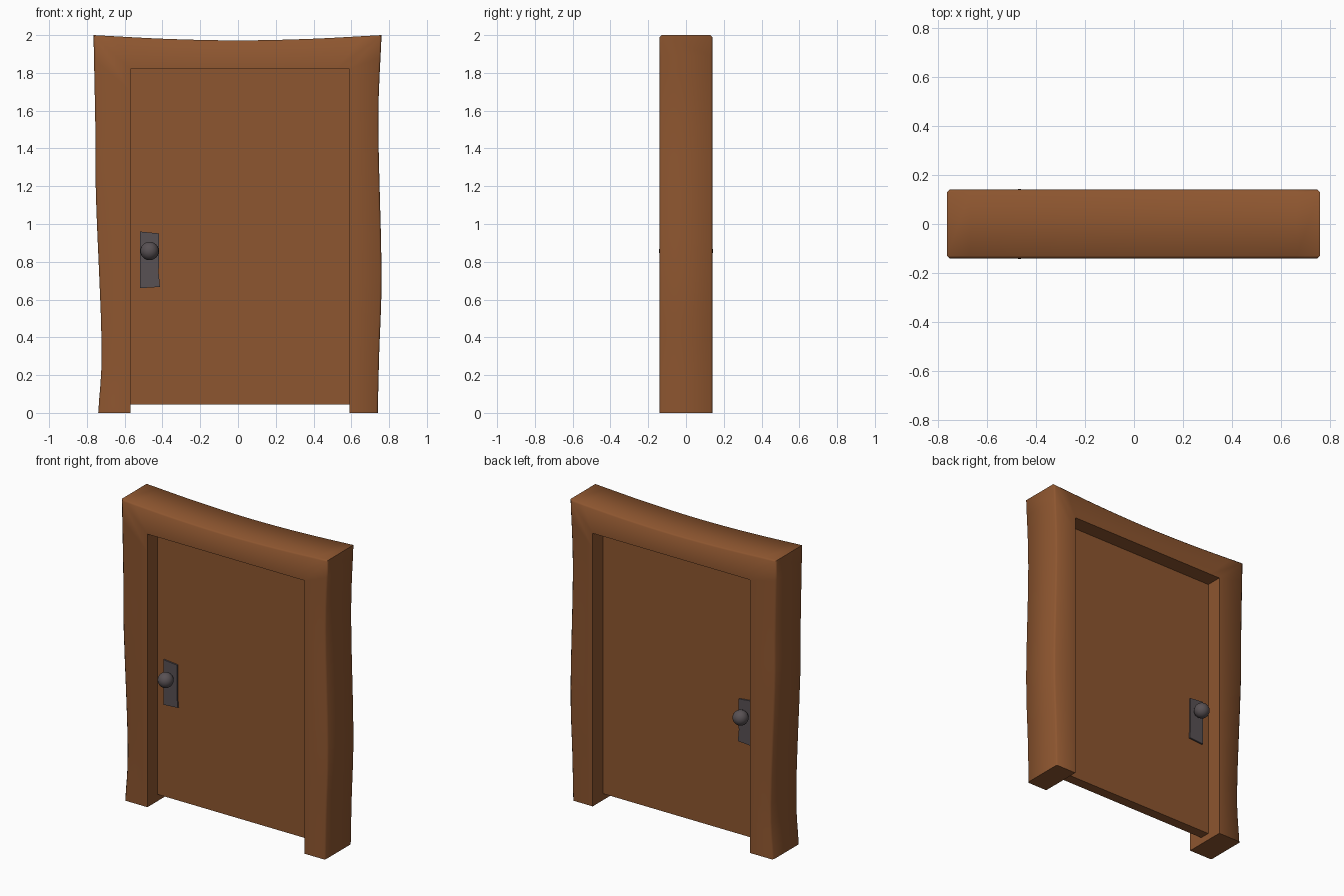
import bpy, bmesh, math
from mathutils import Vector, Matrix

if "Cube" in bpy.data.objects:
    bpy.data.objects.remove(bpy.data.objects["Cube"])


def material(name, rgb):
    m = bpy.data.materials.new(name)
    m.diffuse_color = (*rgb, 1)
    m.use_nodes = True
    m.node_tree.nodes["Principled BSDF"].inputs["Base Color"].default_value = m.diffuse_color
    return m


WOOD = material("brown wood", (0.27, 0.093, 0.029))
METAL = material("dark metal", (0.098, 0.082, 0.088))


def finish(name, bm, mat, angle=None):
    bmesh.ops.recalc_face_normals(bm, faces=bm.faces)
    me = bpy.data.meshes.new(name)
    bm.to_mesh(me)
    bm.free()
    ob = bpy.data.objects.new(name, me)
    bpy.context.collection.objects.link(ob)
    me.materials.append(mat)
    if angle:
        bpy.ops.object.select_all(action='DESELECT')
        ob.select_set(True)
        bpy.context.view_layer.objects.active = ob
        bpy.ops.object.shade_smooth_by_angle(angle=math.radians(angle))
    return ob


def spline(pts, steps=4):
    """Catmull-Rom curve through the points."""
    p = [Vector(q) for q in pts]
    p = [2 * p[0] - p[1]] + p + [2 * p[-1] - p[-2]]
    out = []
    for i in range(1, len(p) - 2):
        a, b, c, d = p[i - 1:i + 3]
        for k in range(steps):
            t = k / steps
            out.append(0.5 * (2 * b + (c - a) * t + (2 * a - 5 * b + 4 * c - d) * t * t
                              + (3 * b - a - 3 * c + d) * t ** 3))
    return out + [p[-2]]


# Frame: uneven outer edge paired with a straight opening, swept as one arch
L, R, TOP, D = -0.57, 0.59, 1.82, 0.14
left = spline([(-0.74, 0), (-0.722, 0.36), (-0.752, 1.14), (-0.755, 1.5), (-0.765, 2)])
top = spline([(-0.765, 2), (-0.38, 1.98), (0, 1.972), (0.38, 1.98), (0.76, 2)])
right = spline([(0.76, 2), (0.743, 1.53), (0.76, 0.75), (0.747, 0.3), (0.74, 0)])
stations = [(p, Vector((L, p.y * TOP / 2))) for p in left]
stations += [(p, Vector((L + (R - L) * (p.x + 0.765) / 1.525, TOP))) for p in top[1:]]
stations += [(p, Vector((R, p.y * TOP / 2))) for p in right[1:]]

bm = bmesh.new()
rings = []
for o, i in stations:
    e = o.lerp(i, 0.06)
    sec = [(i, -D), (e, -D), (o, -D + 0.01), (o, D - 0.01), (e, D), (i, D)]
    rings.append([bm.verts.new((q.x, y, q.y)) for q, y in sec])
for a, b in zip(rings, rings[1:]):
    for k in range(6):
        n = (k + 1) % 6
        bm.faces.new((a[k], a[n], b[n], b[k]))
bm.faces.new(rings[0])
bm.faces.new(rings[-1])
finish("door_frame", bm, WOOD, 50)


def slab(name, outline, y0, y1, mat):
    """Outline in x, z given thickness along y."""
    bm = bmesh.new()
    a = [bm.verts.new((x, y0, z)) for x, z in outline]
    b = [bm.verts.new((x, y1, z)) for x, z in outline]
    bm.faces.new(a)
    bm.faces.new(b)
    for k in range(len(a)):
        n = (k + 1) % len(a)
        bm.faces.new((a[k], a[n], b[n], b[k]))
    return finish(name, bm, mat)


# Door panel
slab("door_panel", [(L, 0.045), (R, 0.045), (R, TOP), (L, TOP)], -0.034, 0.034, WOOD)

# Handle on both sides: uneven plate, stem and round knob
plate = [(-0.519, 0.66), (-0.413, 0.667), (-0.42, 0.74), (-0.418, 0.85),
         (-0.419, 0.95), (-0.519, 0.96)]
for side, s in (("front", -1), ("back", 1)):
    slab(side + "_handle_plate", plate, s * 0.03, s * 0.044, METAL)
    bm = bmesh.new()
    bmesh.ops.create_cone(bm, cap_ends=True, segments=12, radius1=0.02, radius2=0.02, depth=0.055,
                          matrix=Matrix.Translation((-0.468, s * 0.065, 0.857))
                          @ Matrix.Rotation(math.pi / 2, 4, 'X'))
    finish(side + "_knob_stem", bm, METAL, 40)
    bm = bmesh.new()
    bmesh.ops.create_uvsphere(bm, u_segments=20, v_segments=12, radius=0.049,
                              matrix=Matrix.Translation((-0.468, s * 0.094, 0.857)))
    finish(side + "_knob", bm, METAL, 60)
